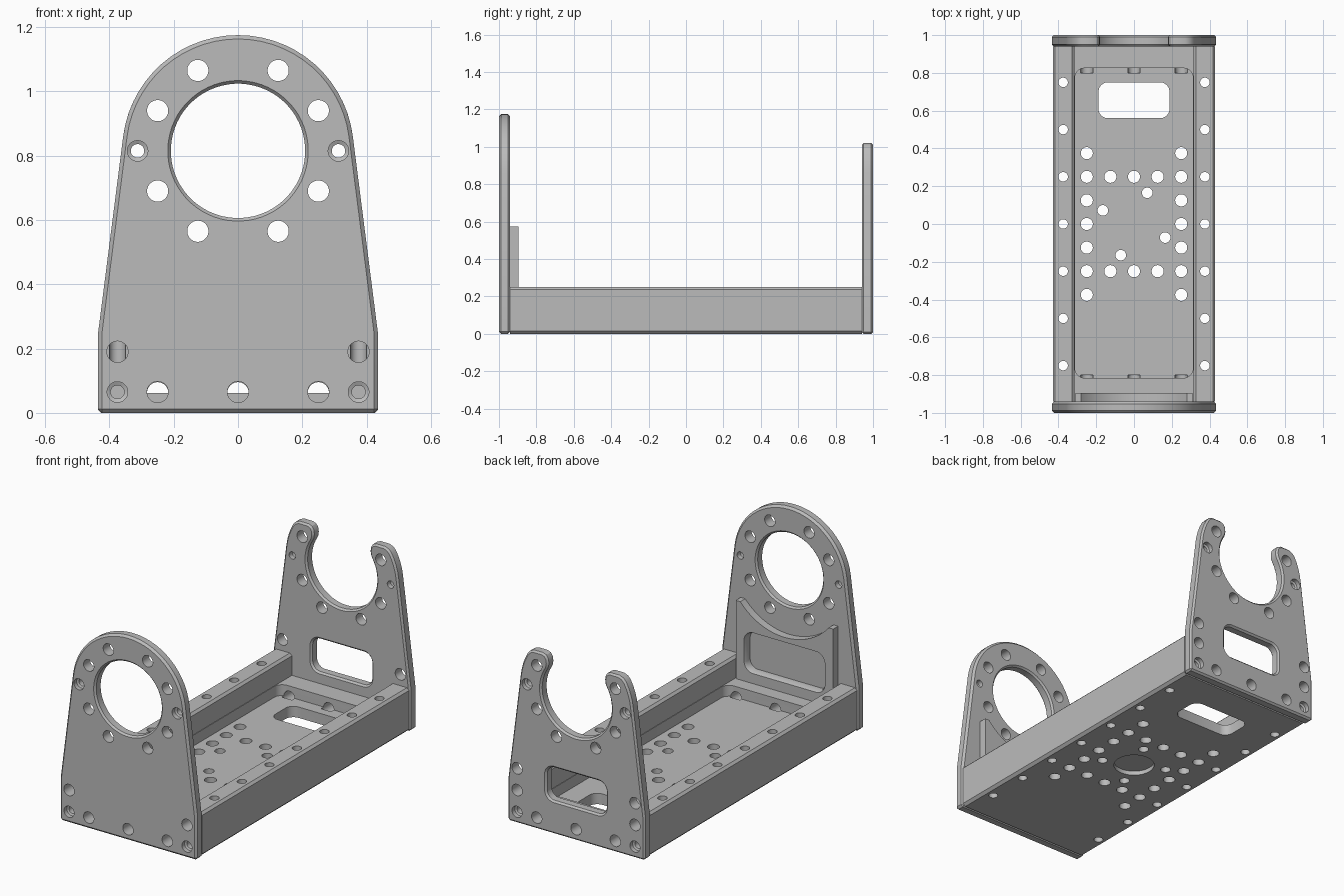
import bpy, bmesh, math

if "Cube" in bpy.data.objects:
    bpy.data.objects.remove(bpy.data.objects["Cube"], do_unlink=True)

metal = bpy.data.materials.new("grey_metal")
metal.use_nodes = True
GREY = (0.5, 0.5, 0.5, 1)
metal.diffuse_color = GREY
metal.node_tree.nodes["Principled BSDF"].inputs["Base Color"].default_value = GREY

RING_Z = 0.815       # height of the ring centre
BOLT = 0.033         # bolt hole radius


def arc(radius, start, end, count):
    """Points on an arc about the ring centre, angles in degrees."""
    steps = [math.radians(start + (end - start) * i / count) for i in range(count + 1)]
    return [(radius * math.cos(a), RING_Z + radius * math.sin(a)) for a in steps]


def mirrored(half):
    return half + [(-x, z) for x, z in reversed(half) if x > 0.001]


def to_object(name, bm):
    bmesh.ops.recalc_face_normals(bm, faces=bm.faces)
    mesh = bpy.data.meshes.new(name)
    bm.to_mesh(mesh)
    bm.free()
    obj = bpy.data.objects.new(name, mesh)
    bpy.context.collection.objects.link(obj)
    return obj


def extrude_y(name, outline, y0, y1):
    """Solid from an x-z outline between two y positions."""
    bm = bmesh.new()
    face = bm.faces.new([bm.verts.new((x, y0, z)) for x, z in outline])
    new = bmesh.ops.extrude_face_region(bm, geom=[face])["geom"]
    verts = [v for v in new if isinstance(v, bmesh.types.BMVert)]
    bmesh.ops.translate(bm, verts=verts, vec=(0, y1 - y0, 0))
    obj = to_object(name, bm)
    obj.data.materials.append(metal)
    return obj


def bore(bm, axis, u, v, steps, hw=0, hh=0, n=32):
    """Cutter with (depth, radius) steps; hw and hh stretch it to a rounded slot."""
    rings = []
    for depth, r in steps:
        ring = []
        for i in range(n):
            a = (i + 0.5) * math.tau / n
            c, s = math.cos(a), math.sin(a)
            p = u + math.copysign(hw, c) + r * c
            q = v + math.copysign(hh, s) + r * s
            ring.append(bm.verts.new((p, depth, q) if axis == "y" else (p, q, depth)))
        rings.append(ring)
    bm.faces.new(rings[0])
    bm.faces.new(rings[-1])
    for a, b in zip(rings, rings[1:]):
        for i in range(n):
            j = (i + 1) % n
            bm.faces.new((a[i], a[j], b[j], b[i]))


def apply_modifier(obj, mod):
    bpy.context.view_layer.objects.active = obj
    bpy.ops.object.modifier_apply(modifier=mod.name)


def chamfer(obj, width):
    mod = obj.modifiers.new("chamfer", "BEVEL")
    mod.width, mod.segments = width, 1
    mod.limit_method, mod.angle_limit = "ANGLE", math.radians(40)
    apply_modifier(obj, mod)


def cut(obj, bm):
    cutter = to_object("cutter", bm)
    cutter.hide_render = True
    mod = obj.modifiers.new("holes", "BOOLEAN")
    mod.object, mod.operation, mod.solver = cutter, "DIFFERENCE", "EXACT"
    mod.use_self = True
    apply_modifier(obj, mod)
    bpy.data.objects.remove(cutter, do_unlink=True)


def smooth(obj):
    bpy.ops.object.select_all(action="DESELECT")
    obj.select_set(True)
    bpy.context.view_layer.objects.active = obj
    bpy.ops.object.shade_smooth_by_angle(angle=math.radians(30))


def plate_holes(bm, side, ring_holes):
    """Bolt holes shared by both end plates; side is -1 front, 1 back."""
    through = [(side * 1.05, BOLT), (side * 0.9, BOLT)]
    counter = [(side * 1.05, 0.032), (side * 0.975, 0.032), (side * 0.97, 0.021), (side * 0.9, 0.021)]
    for x, z in ring_holes:
        for s in (-1, 1):
            bore(bm, "y", s * x, RING_Z + z, through)
    bore(bm, "y", 0, 0.065, through)
    for s in (-1, 1):
        bore(bm, "y", s * 0.25, 0.065, through)
        bore(bm, "y", s * 0.375, 0.19, through)
        bore(bm, "y", s * 0.375, 0.065, counter)
        bore(bm, "y", s * 0.3125, RING_Z, counter)


# Front plate with full ring
foot = [(0.435, 0), (0.435, 0.25)]
front = extrude_y("front_plate", mirrored(foot + arc(0.36, 7.3, 90, 14)), -1, -0.94)
chamfer(front, 0.012)
bm = bmesh.new()
plate_holes(bm, -1, [(0.125, 0.25), (0.25, 0.125), (0.25, -0.125), (0.125, -0.25)])
bore(bm, "y", 0, RING_Z, [(-1.01, 0.228), (-0.99, 0.209), (-0.95, 0.209), (-0.93, 0.228)], n=64)
cut(front, bm)

# Back plate with open cradle and window
horn = [(0.297, 1.01), (0.272, 1.02), (0.215, 1.02), (0.195, 1.012), (0.183, 0.995),
        (0.179, 0.97), (0.181, 0.95)]
back_half = foot + arc(0.36, 7.3, 29, 4) + horn + arc(0.222, 32, -90, 20)
back = extrude_y("back_plate", mirrored(back_half), 0.94, 1)
chamfer(back, 0.01)
bm = bmesh.new()
plate_holes(bm, 1, [(0.25, 0.125), (0.25, -0.125), (0.125, -0.25)])
for s in (-1, 1):
    bore(bm, "y", s * 0.375, 0.315, [(1.05, BOLT), (0.9, BOLT)])
bore(bm, "y", 0, 0.285, [(1.01, 0.07), (0.99, 0.05), (0.95, 0.05), (0.93, 0.07)], hw=0.14, hh=0.045)
cut(back, bm)

# Brace frame behind the front plate
brace_half = [(0.31, 0.12), (0.31, 0.575), (0.281, 0.575)] + arc(0.37, -40.5, -90, 14)
brace = extrude_y("front_brace", mirrored(brace_half), -0.945, -0.895)
bm = bmesh.new()
bore(bm, "y", 0, 0.3, [(-0.96, 0.05), (-0.91, 0.05), (-0.88, 0.065)], hw=0.2, hh=0.06)
cut(brace, bm)

# Channel base with side rails
rail_half = [(0.415, 0), (0.43, 0.015), (0.43, 0.237), (0.417, 0.25), (0.328, 0.25),
             (0.315, 0.237), (0.315, 0.125)]
base = extrude_y("channel_base", mirrored(rail_half), -0.94, 0.94)
bm = bmesh.new()
bore(bm, "z", 0, 0.005, [(0.0625, 0.05), (0.2, 0.05)], hw=0.2625, hh=0.77)
cut(base, bm)

# Base drilling: floor grid, rail rows, slot, underside recess and end bores
bm = bmesh.new()
floor = [(-0.1, BOLT - 0.001), (0.11, BOLT - 0.001)]
for s in (-1, 1):
    for i in range(-3, 4):
        bore(bm, "z", s * 0.25, i * 0.125, floor)
        bore(bm, "z", s * 0.375, i * 0.25, [(-0.1, 0.025), (0.4, 0.025)])
    for i in (-1, 0, 1):
        bore(bm, "z", i * 0.125, s * 0.25, floor)
        bore(bm, "y", i * 0.25, 0.0625, [(s, BOLT), (s * 0.8, BOLT)])
    for x, y in ((0.07, 0.165), (0.165, -0.072)):
        bore(bm, "z", s * x, s * y, [(-0.1, 0.028), (0.11, 0.028)])
    for t in (-1, 1):
        bore(bm, "y", t * 0.375, 0.19, [(s, BOLT), (s * 0.75, BOLT)])
        bore(bm, "y", t * 0.375, 0.065, [(s, 0.021), (s * 0.82, 0.021)])
bore(bm, "z", 0, 0.655, [(-0.1, 0.05), (0.11, 0.05)], hw=0.138, hh=0.045)
bore(bm, "z", 0, 0, [(-0.1, 0.11), (0.025, 0.11)], n=48)
cut(base, bm)

for part in (front, back, brace, base):
    smooth(part)
